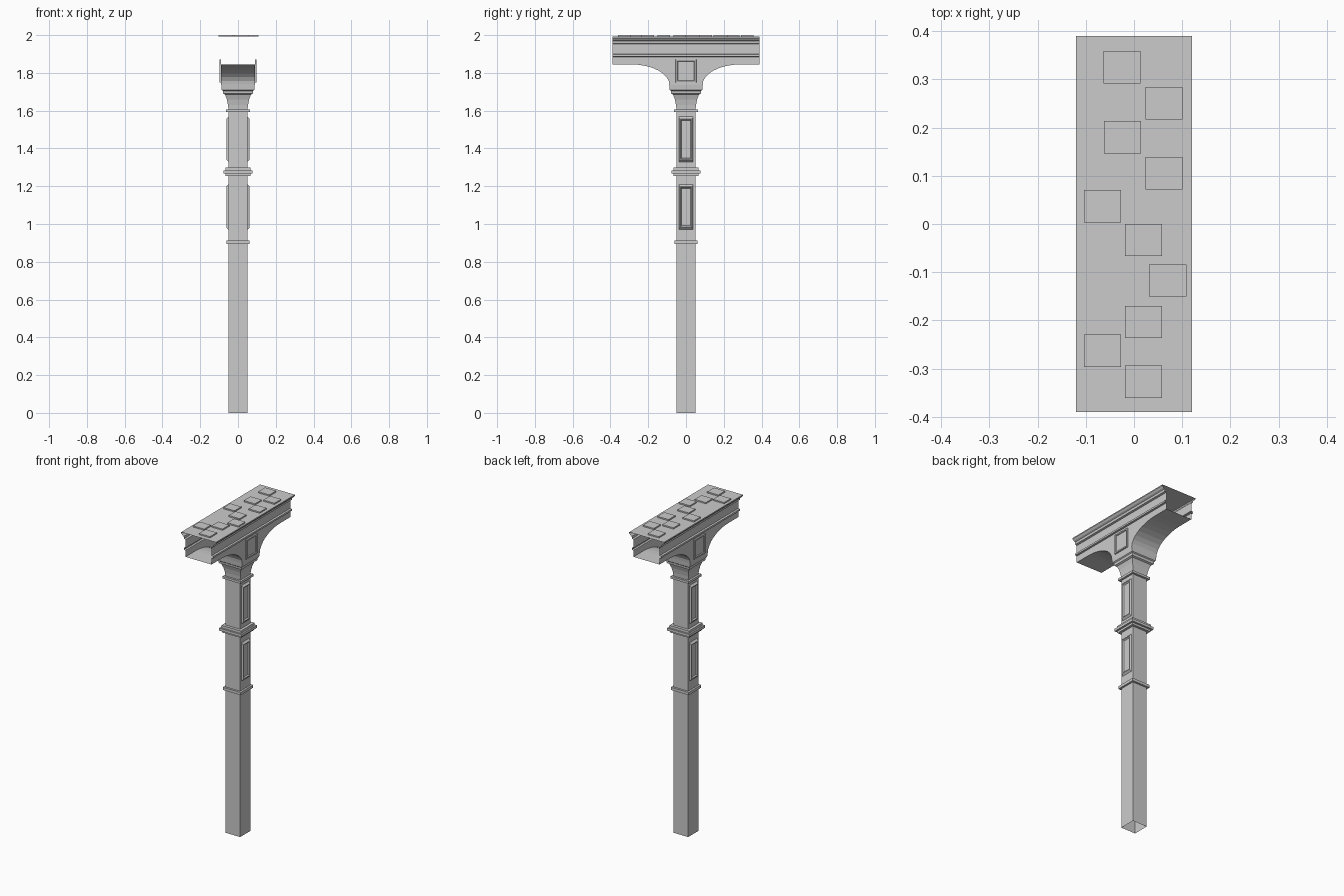
import bpy, bmesh, math

if "Cube" in bpy.data.objects:
    bpy.data.objects.remove(bpy.data.objects["Cube"])


def finish(name, bm):
    bmesh.ops.recalc_face_normals(bm, faces=bm.faces)
    me = bpy.data.meshes.new(name)
    bm.to_mesh(me)
    bm.free()
    ob = bpy.data.objects.new(name, me)
    bpy.context.collection.objects.link(ob)
    return ob


def loft(bm, rings, cap_end=False, closed=True):
    """Skin a list of point rings with quads."""
    vs = [[bm.verts.new(p) for p in r] for r in rings]
    n = len(vs[0])
    for a, b in zip(vs, vs[1:]):
        for i in range(n if closed else n - 1):
            j = (i + 1) % n
            bm.faces.new((a[i], a[j], b[j], b[i]))
    if cap_end:
        bm.faces.new(vs[-1])


def square_column(name, profile):
    """Square section following (half width, z) points, open at both ends."""
    bm = bmesh.new()
    loft(bm, [[(-h, -h, z), (h, -h, z), (h, h, z), (-h, h, z)] for h, z in profile])
    return finish(name, bm)


def strip(name, profile, y):
    """Open (x, z) moulding run along the beam."""
    bm = bmesh.new()
    loft(bm, [[(x, s * y, z) for x, z in profile] for s in (-1, 1)], closed=False)
    return finish(name, bm)


def panel(name, side, zc, rings):
    """Raised frame with sunken field; rings are (half y, half z, x)."""
    bm = bmesh.new()
    loft(bm, [[(side * x, a, zc + b) for a, b in
               ((-hy, -hz), (hy, -hz), (hy, hz), (-hy, hz))]
              for hy, hz, x in rings], cap_end=True)
    return finish(name, bm)


# Post shaft and its collar mouldings
square_column("post", [(0.05, 0), (0.05, 1.60)])


def collar(name, steps):
    prof = [(0.05, steps[0][1])]
    for h, z0, z1 in steps:
        prof += [(h, z0), (h, z1)]
    prof.append((0.05, steps[-1][2]))
    square_column(name, prof)


collar("lower_collar", [(0.062, 0.895, 0.912)])
collar("middle_collar", [(0.065, 1.255, 1.268), (0.077, 1.268, 1.284), (0.067, 1.284, 1.30)])
collar("upper_collar", [(0.063, 1.592, 1.606)])

# Flared capital
square_column("capital", [(0.05, 1.60), (0.053, 1.63), (0.059, 1.66), (0.068, 1.685),
                          (0.078, 1.69), (0.08, 1.705), (0.086, 1.71), (0.089, 1.74)])

# Curved bracket: soffit sheet and two side cheeks
L, W, ZB = 0.39, 0.09, 1.845
half = [(0.087, 1.735)]
for i in range(1, 9):
    t = math.pi / 2 * i / 8
    half.append((0.087 + 0.203 * (1 - math.cos(t)), 1.735 + 0.11 * math.sin(t)))
half.append((L, ZB))
curve = [(-y, z) for y, z in reversed(half)] + half
bm = bmesh.new()
# the soffit stays open over the capital
for s in (-1, 1):
    loft(bm, [[(x, s * y, z) for y, z in half] for x in (-W, W)], closed=False)
finish("bracket_soffit", bm)
bm = bmesh.new()
for s in (-1, 1):
    loft(bm, [[(s * W, y, z) for y, z in curve],
              [(s * W, y, ZB + 0.001) for y, z in curve]], closed=False)
finish("bracket_cheeks", bm)

# Beam sides with stringcourse and stepped cornice
for s, tag in ((-1, "left"), (1, "right")):
    prof = [(0.09, ZB), (0.09, 1.885), (0.101, 1.887), (0.101, 1.898), (0.09, 1.90),
            (0.09, 1.953), (0.101, 1.956), (0.103, 1.97), (0.112, 1.975),
            (0.12, 1.985), (0.12, 1.992)]
    strip(tag + "_beam_side", [(s * x, z) for x, z in prof], L)
    # Framed panels on the post and bracket
    for zc, part in ((1.09, "lower"), (1.448, "upper")):
        panel(f"{tag}_{part}_panel", s, zc,
              [(0.038, 0.12, 0.05), (0.034, 0.109, 0.061),
               (0.028, 0.105, 0.061), (0.024, 0.099, 0.054)])
    panel(tag + "_bracket_panel", s, 1.81,
          [(0.055, 0.062, 0.09), (0.053, 0.06, 0.097),
           (0.045, 0.052, 0.097), (0.042, 0.049, 0.092)])

# Top plate
strip("top_plate", [(-0.12, 1.992), (0.12, 1.992)], L)

# Scattered raised slabs on top
slabs = [(-0.025, 0.325), (0.062, 0.25), (-0.024, 0.18), (0.062, 0.105), (-0.065, 0.037),
         (0.02, -0.033), (0.07, -0.117), (0.02, -0.203), (-0.065, -0.263), (0.02, -0.327)]
bm = bmesh.new()
for x, y in slabs:
    loft(bm, [[(x + a * 0.0385, y + b * 0.0335, z) for a, b in
               ((-1, -1), (1, -1), (1, 1), (-1, 1))] for z in (1.992, 2.0)], cap_end=True)
finish("top_slabs", bm)
